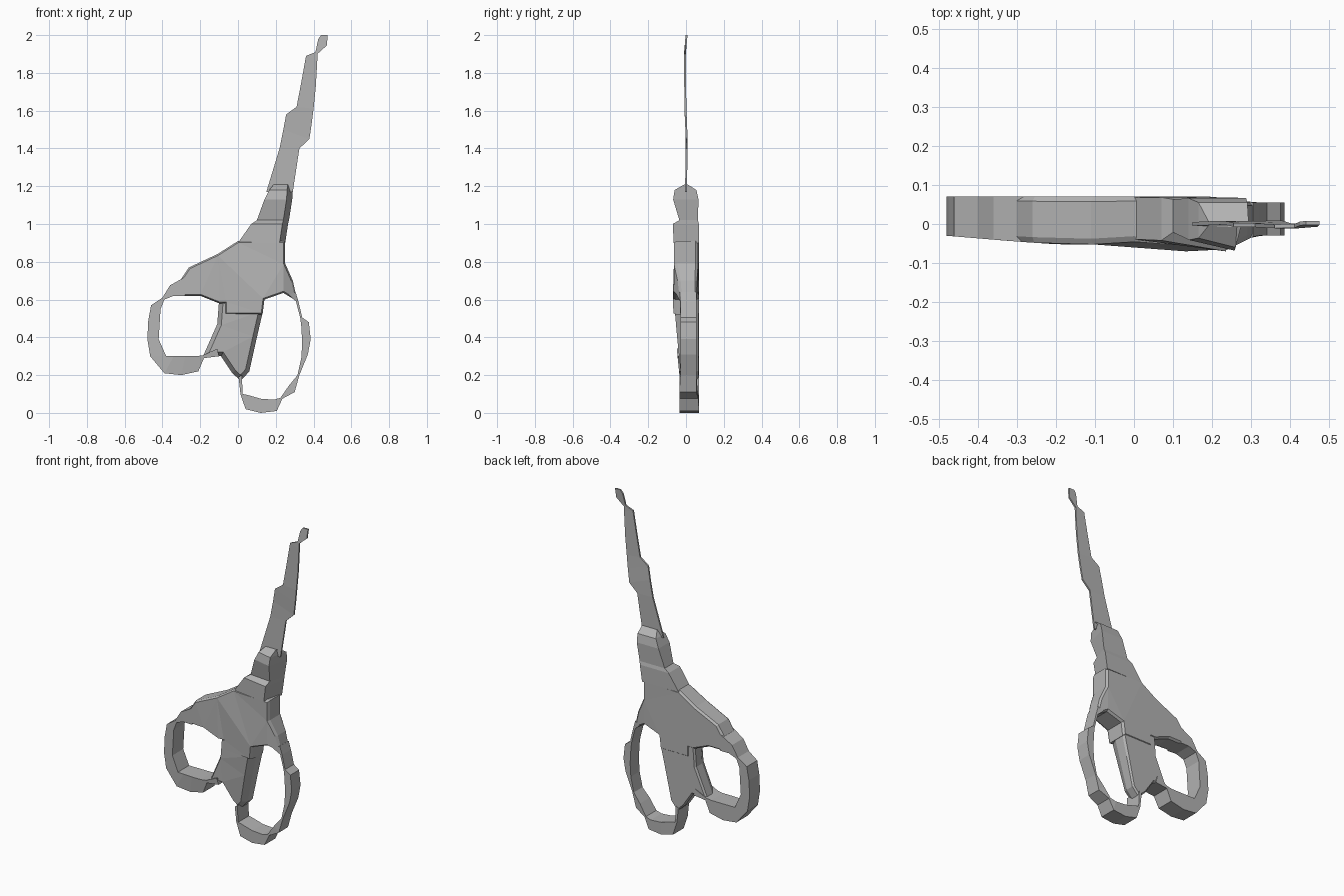
import bpy
import bmesh

cube = bpy.data.objects.get("Cube")
if cube:
    bpy.data.objects.remove(cube, do_unlink=True)

# One plain grey for the whole tool
grey = bpy.data.materials.new("plain grey")
grey.use_nodes = True
colour = (0.45, 0.45, 0.45, 1)
grey.diffuse_color = colour
for node in grey.node_tree.nodes:
    if node.type == 'BSDF_PRINCIPLED':
        node.inputs["Base Color"].default_value = colour


def interpolate(points, value):
    """Piecewise linear lookup, clamped at both ends."""
    if value <= points[0][0]:
        return points[0][1]
    for (a, low), (b, high) in zip(points, points[1:]):
        if value <= b:
            return low + (high - low) * (value - a) / (b - a)
    return points[-1][1]


def handle_span(x, z):
    """Front and back depth of the moulded handle at a given place."""
    front = interpolate([(-.48, -.03), (-.3, -.045), (-.15, -.055), (0, -.045),
                         (.1, -.07), (.23, -.07), (.31, -.03)], x)
    front = max(front, interpolate([(.2, -.035), (.5, -.065), (.6, -.07)], z))
    return front, interpolate([(.2, .07), (.3, .055)], x)


def leg_span(x, z):
    front, back = handle_span(x, z)
    return front + .008, back - .004


def blade_span(x, z):
    """Thin, slightly wavy sheet."""
    middle = interpolate([(1.2, 0), (1.45, .004), (1.6, -.003), (1.9, -.006), (2, .003)], z)
    return middle - .005, middle + .005


def finish(name, bm):
    bmesh.ops.recalc_face_normals(bm, faces=bm.faces[:])
    mesh = bpy.data.meshes.new(name)
    bm.to_mesh(mesh)
    bm.free()
    mesh.materials.append(grey)
    obj = bpy.data.objects.new(name, mesh)
    bpy.context.collection.objects.link(obj)
    return obj


def loft(name, sections):
    """Join four-cornered sections into a closed bar."""
    bm = bmesh.new()
    rows = [[bm.verts.new(corner) for corner in section] for section in sections]
    for a, b in zip(rows, rows[1:]):
        for i in range(4):
            j = (i + 1) % 4
            bm.faces.new((a[i], a[j], b[j], b[i]))
    bm.faces.new(rows[0])
    bm.faces.new(rows[-1])
    return finish(name, bm)


def bar(name, pairs, span):
    """Bar following pairs of outer and inner edge points."""
    sections = []
    for (ox, oz), (ix, iz) in pairs:
        of, ob = span(ox, oz)
        nf, nb = span(ix, iz)
        sections.append([(ox, of, oz), (ix, nf, iz), (ix, nb, iz), (ox, ob, oz)])
    return loft(name, sections)


def slab(name, outline, span, chamfer, front_edge):
    """Solid from an outline, with its front and back rims chamfered."""
    bm = bmesh.new()
    caps = []
    for level in (front_edge, .9):
        caps.append(bm.faces.new([bm.verts.new((x, level, z)) for x, z in outline]))
    front, back = [list(cap.verts) for cap in caps]
    for i in range(len(outline)):
        j = (i + 1) % len(outline)
        bm.faces.new((front[i], front[j], back[j], back[i]))
    bmesh.ops.recalc_face_normals(bm, faces=bm.faces[:])
    for cap, level, width in zip(caps, (0, 1), chamfer):
        bmesh.ops.inset_individual(bm, faces=[cap], thickness=width, use_even_offset=True)
        for v in cap.verts:
            v.co.y = level
    bmesh.ops.triangulate(bm, faces=[f for f in bm.faces if len(f.verts) > 4])
    for v in bm.verts:
        near, far = span(v.co.x, v.co.z)
        v.co.y = near + (far - near) * v.co.y
    return finish(name, bm)


# Main handle body with the shoulders that run to both finger loops
slab("handle_body", [
    (-.3, .62), (-.3, .71), (-.26, .77), (-.11, .84), (0, .91), (.25, .91),
    (.25, .79), (.29, .7), (.315, .59), (.24, .635), (.14, .6), (.13, .52),
    (-.07, .52), (-.07, .58), (-.1, .58), (-.2, .62)],
    handle_span, (.008, .01), .12)

# Tapering leg between the loops
slab("handle_leg", [
    (-.1, .6), (-.11, .47), (-.185, .3), (-.09, .3), (-.03, .21), (.015, .17),
    (.06, .22), (.1, .4), (.13, .53), (.14, .61)],
    leg_span, (.022, .008), .4)

# Small round finger loop
bar("right_finger_loop", [
    ((-.28, .72), (-.28, .62)), ((-.36, .675), (-.34, .62)),
    ((-.4, .61), (-.39, .6)), ((-.46, .57), (-.41, .55)),
    ((-.475, .49), (-.415, .47)), ((-.48, .39), (-.42, .39)),
    ((-.465, .3), (-.38, .3)), ((-.39, .21), (-.34, .3)),
    ((-.3, .2), (-.28, .3)), ((-.21, .22), (-.22, .3)),
    ((-.18, .29), (-.185, .305)), ((-.1, .3), (-.11, .34))], handle_span)

# Long oval finger loop
bar("left_finger_loop", [
    ((.305, .64), (.27, .625)), ((.32, .59), (.307, .59)),
    ((.34, .505), (.33, .5)), ((.375, .48), (.335, .46)),
    ((.385, .39), (.34, .37)), ((.37, .31), (.335, .29)),
    ((.325, .2), (.315, .2)), ((.3, .11), (.27, .145)),
    ((.235, .075), (.225, .08)), ((.205, .01), (.19, .07)),
    ((.12, 0), (.12, .075)), ((.04, .02), (.05, .095)),
    ((.013, .1), (.025, .1)), ((.003, .19), (.02, .2))], handle_span)

# Pivot neck: height, left and right edge, front and back depth
neck = []
for z, left, right, front, back in [
        (.9, 0, .25, -.065, .068), (1, .07, .265, -.07, .068),
        (1.02, .1, .27, -.035, .063), (1.13, .14, .287, -.068, .066),
        (1.18, .165, .29, -.06, .055), (1.21, .19, .293, -.008, .008)]:
    neck.append([(left, front * .6, z), (right - .03, front, z),
                 (right, back, z), (left, back, z)])
loft("pivot_neck", neck)

# Thin stepped blades ending in a narrow tip
bar("blades", [
    ((.15, 1.17), (.29, 1.17)), ((.22, 1.4), (.325, 1.4)),
    ((.24, 1.5), (.378, 1.45)), ((.255, 1.58), (.39, 1.53)),
    ((.31, 1.62), (.4, 1.61)), ((.335, 1.75), (.412, 1.73)),
    ((.36, 1.89), (.42, 1.87)), ((.41, 1.91), (.42, 1.9)),
    ((.425, 1.98), (.47, 1.945)), ((.44, 2), (.475, 2))], blade_span)
